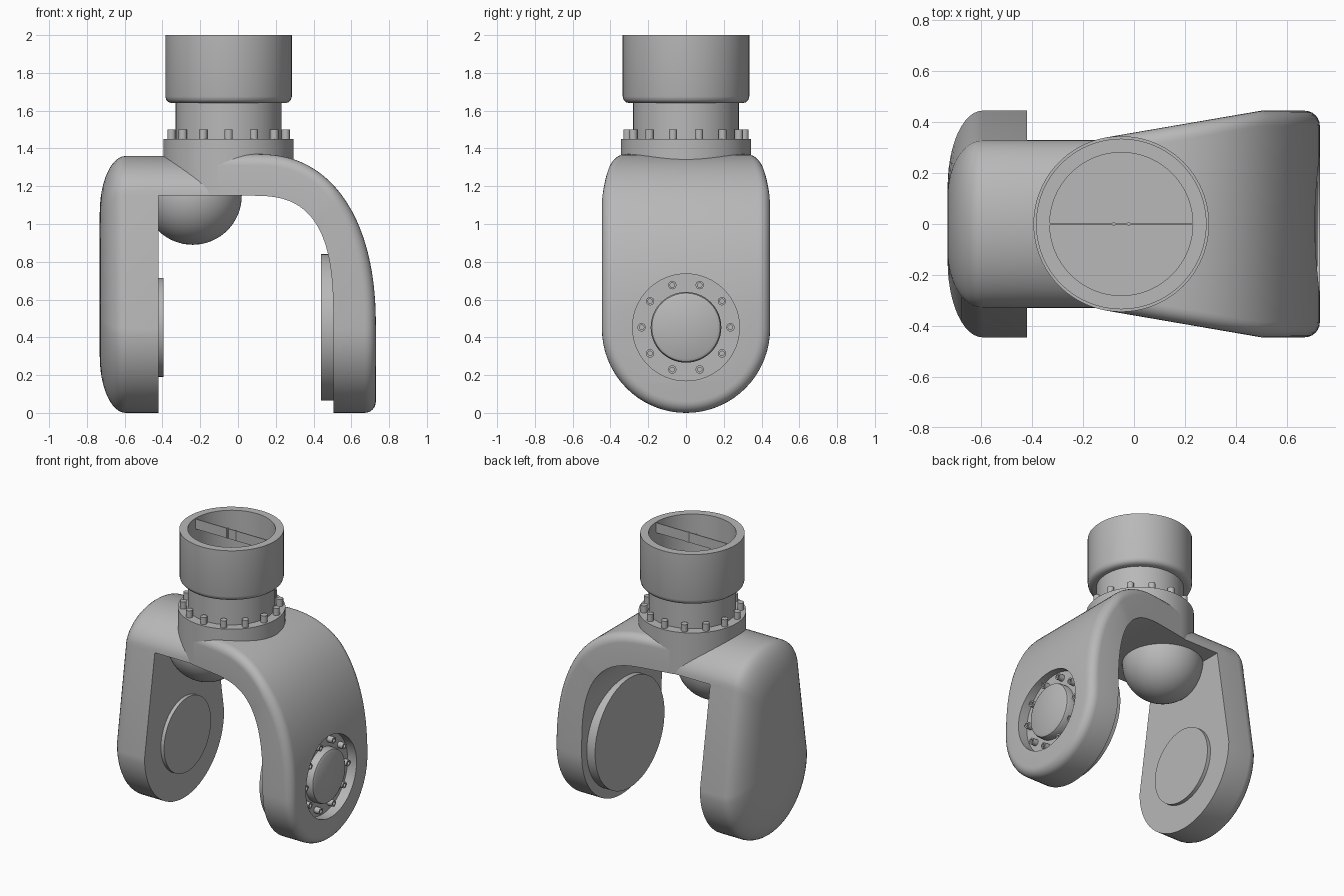
import bpy, bmesh
from math import sin, cos, pi
from mathutils import Vector

old = bpy.data.objects.get("Cube")
if old:
    bpy.data.objects.remove(old, do_unlink=True)

GREY = (0.48, 0.48, 0.48, 1)
metal = bpy.data.materials.new("plain grey metal")
metal.use_nodes = True
metal.diffuse_color = GREY
bsdf = next(n for n in metal.node_tree.nodes if n.type == 'BSDF_PRINCIPLED')
bsdf.inputs["Base Color"].default_value = GREY
bsdf.inputs["Roughness"].default_value = 0.6

parts = []
AXIS_X = -0.05      # centre line of the neck
PIVOT = 0.453       # height of the wheel pivot
R = 0.445           # radius of the rounded arm ends


def loft(name, rings):
    """Skin a list of equal-length closed rings and cap both ends."""
    bm = bmesh.new()
    rows = [[bm.verts.new(p) for p in ring] for ring in rings]
    n = len(rows[0])
    for a, b in zip(rows, rows[1:]):
        for i in range(n):
            j = (i + 1) % n
            bm.faces.new((a[i], a[j], b[j], b[i]))
    bm.faces.new(rows[0])
    bm.faces.new(rows[-1])
    bmesh.ops.remove_doubles(bm, verts=bm.verts, dist=1e-5)
    bmesh.ops.dissolve_degenerate(bm, edges=bm.edges, dist=1e-5)
    bmesh.ops.recalc_face_normals(bm, faces=bm.faces)
    mesh = bpy.data.meshes.new(name)
    bm.to_mesh(mesh)
    bm.free()
    mesh.materials.append(metal)
    ob = bpy.data.objects.new(name, mesh)
    bpy.context.collection.objects.link(ob)
    parts.append(ob)
    return ob


def lathe(name, profile, centre, axis='Z', sides=64):
    """Turn (radius, position) pairs about a line parallel to z or x."""
    rings = []
    for r, h in profile:
        ring = []
        for i in range(sides):
            u, v = r * cos(2 * pi * i / sides), r * sin(2 * pi * i / sides)
            if axis == 'Z':
                ring.append((centre[0] + u, centre[1] + v, h))
            else:
                ring.append((h, centre[0] + u, centre[1] + v))
        rings.append(ring)
    return loft(name, rings)


# Neck: bolted flange, collar and open cup
neck = (AXIS_X, 0)
lathe("neck_flange", [(0.345, 1.15), (0.345, 1.45)], neck, sides=96)
lathe("neck_collar", [(0.28, 1.44), (0.28, 1.66)], neck)
lathe("neck_cup", [(0.3, 1.64), (0.318, 1.645), (0.33, 1.657), (0.335, 1.675),
                   (0.335, 2), (0.281, 2), (0.281, 1.68)], neck)
for i in range(14):
    a = 2 * pi * i / 14 - pi / 2
    lathe(f"flange_bolt_{i + 1}", [(0.022, 1.44), (0.022, 1.5)],
          (AXIS_X + 0.31 * cos(a), 0.31 * sin(a)), sides=16)

# Thin divider across the cup with two pins
section = ((-0.003, 1.925), (0.003, 1.925), (0.003, 1.995), (-0.003, 1.995))
loft("cup_divider", [[(AXIS_X + dx, y, z) for y, z in section] for dx in (-0.281, 0.281)])
for side, dx in (("left", 0.03), ("right", -0.03)):
    lathe(f"divider_pin_{side}", [(0.007, 1.925), (0.007, 1.997)], (AXIS_X + dx, 0), sides=12)

# Straight arm: arched top, tapering sides, round foot, domed outer edge
arch = [(0.33 * cos(pi * i / 24), 1.15 + 0.21 * sin(pi * i / 24)) for i in range(25)]
foot = [(-R * cos(pi * i / 32), R - R * sin(pi * i / 32)) for i in range(33)]
outline = arch + foot
layers = [(-0.42, 0)]
for i in range(13):
    a = pi / 2 * i / 12
    layers.append((-0.595 - 0.137 * sin(a), 0.3 * (1 - cos(a))))
loft("right_arm", [[(x, y * (1 - d / R), 0.68 + (z - 0.68) * (1 - d / 0.68))
                    for y, z in outline] for x, d in layers])
loft("right_bridge", [[(x, y, z) for y, z in arch] for x in (-0.5, AXIS_X)])

# Curved arm: a sweep with rounded outer edges, tangent to the flange
FILLET = 0.06
corner = [(FILLET * (1 - sin(pi / 2 * i / 6)), FILLET * (1 - cos(pi / 2 * i / 6)))
          for i in range(7)]     # (depth below outer face, inset from side)


def arm_ring(inner, outer, foot_angle=None):
    half = []
    gap = (inner - outer).length
    for depth, inset in [(gap, 0)] + corner:
        p = outer + (inner - outer) * (depth / gap)
        if foot_angle is None:
            y = min(0.359 + 0.172 * p.x, R) - inset
            z = p.y
        else:
            y = (R - inset) * cos(foot_angle)
            z = R - (R - inset) * sin(foot_angle)
        half.append((p.x, y, z))
    return half + [(x, -y, z) for x, y, z in reversed(half)]


rings = [arm_ring(Vector((-0.109, 1.15)), Vector((-0.109, 1.37)))]
STEPS = 28
for i in range(STEPS + 1):
    s, c = sin(pi / 2 * i / STEPS), max(cos(pi / 2 * i / STEPS), 0)
    e_in, e_out = 2 / 3, 2 / 2.3
    rings.append(arm_ring(Vector((0.05 + 0.455 * s ** e_in, R + 0.705 * c ** e_in)),
                          Vector((0.1 + 0.63 * s ** e_out, R + 0.925 * c ** e_out))))
for i in range(1, 19):
    rings.append(arm_ring(Vector((0.505, R)), Vector((0.73, R)), pi / 2 * i / 18))
left_arm = loft("left_arm", rings)

# Round recess in the curved arm
hub = (0, PIVOT)
cutter = lathe("recess_cutter", [(0.283, 0.66), (0.283, 0.9)], hub, 'X')
cutter.hide_render = True
parts.remove(cutter)
cut = left_arm.modifiers.new("recess", 'BOOLEAN')
cut.operation = 'DIFFERENCE'
cut.solver = 'EXACT'
cut.object = cutter
bpy.context.view_layer.objects.active = left_arm
bpy.ops.object.modifier_apply(modifier=cut.name)
bpy.data.objects.remove(cutter, do_unlink=True)

# Hub boss and ring of socket bolts in the recess
lathe("hub_boss", [(0.187, 0.64), (0.187, 0.695), (0.181, 0.712), (0.167, 0.72)], hub, 'X')
for i in range(10):
    a = 2 * pi * i / 10
    lathe(f"hub_bolt_{i + 1}", [(0.022, 0.65), (0.022, 0.7), (0.012, 0.7), (0.012, 0.685)],
          (0.235 * cos(a), PIVOT + 0.235 * sin(a)), 'X', 16)

# Inner pivot discs and the ball under the bridge
lathe("left_pivot_disc", [(0.388, 0.52), (0.388, 0.44)], hub, 'X', 96)
lathe("right_pivot_disc", [(0.262, -0.43), (0.262, -0.395)], hub, 'X', 96)
ball = [(0.26 * cos(pi / 2 * i / 16), 1.15 - 0.26 * sin(pi / 2 * i / 16)) for i in range(16)]
lathe("ball", [(0.255, 1.2)] + ball + [(0.002, 0.89)], (-0.24, 0))

# Smooth shading with crisp edges
bpy.ops.object.select_all(action='DESELECT')
for ob in parts:
    ob.select_set(True)
bpy.context.view_layer.objects.active = parts[0]
bpy.ops.object.shade_smooth_by_angle(angle=pi / 6)
